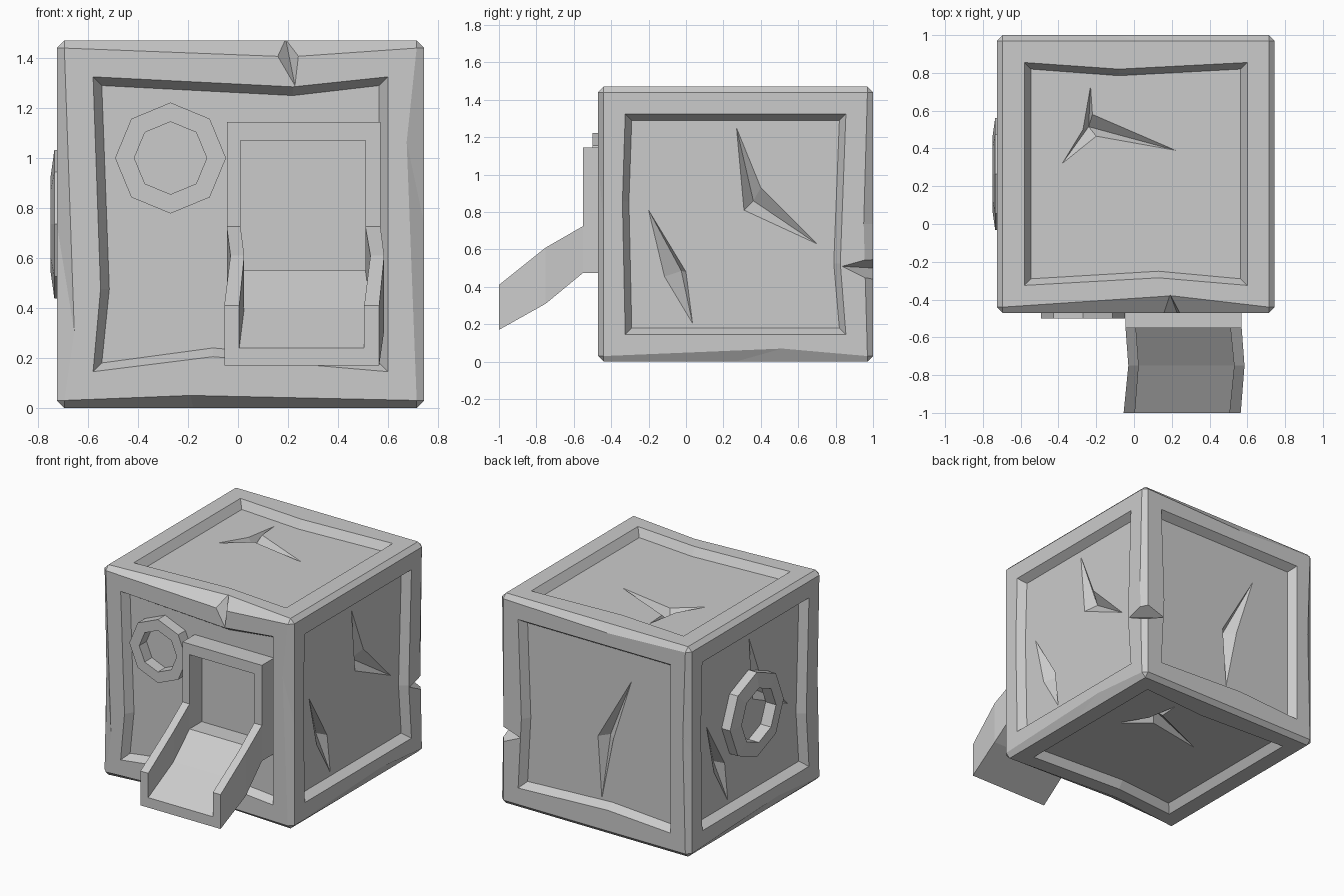
import bpy, bmesh, math
from mathutils import Vector

if "Cube" in bpy.data.objects:
    bpy.data.objects.remove(bpy.data.objects["Cube"])

grey = bpy.data.materials.new("plain_grey")
grey.use_nodes = True
grey.diffuse_color = (0.6, 0.6, 0.6, 1)
grey.node_tree.nodes["Principled BSDF"].inputs["Base Color"].default_value = grey.diffuse_color

CENTRE = Vector((0.01, 0.265, 0.735))
HALF, RIM, PANEL, FLOOR, DEPTH = 0.735, 0.705, 0.59, 0.555, 0.055
X, Y, Z = Vector((1, 0, 0)), Vector((0, 1, 0)), Vector((0, 0, 1))


def finish(name, bm):
    bmesh.ops.recalc_face_normals(bm, faces=bm.faces)
    mesh = bpy.data.meshes.new(name)
    bm.to_mesh(mesh)
    bm.free()
    mesh.materials.append(grey)
    ob = bpy.data.objects.new(name, mesh)
    bpy.context.collection.objects.link(ob)
    return ob


def loop(half, mids, inset=0):
    """Square outline with one dented midpoint (along, distance) per side."""
    out = []
    for i, (along, dist) in enumerate(mids):
        d = dist - inset
        out.append([(-half, -half), (half, -half), (half, half), (-half, half)][i])
        out.append([(along, -d), (d, along), (along, d), (-d, along)][i])
    return out


def key(v):
    return tuple(round(c) for c in v)


# Sides of the block: outward normal, u, v, rim and panel midpoints (bottom, right, top, left)
r, p = (0, RIM), (0, PANEL)
side_rim = [(0.25, 0.665), (0, 0.685), r, r]
side_panel = [p, (-0.21, 0.56), p, (0.12, 0.605)]
cap_rim = [(0.19, 0.645), r, r, r]
cap_panel = [(0.12, 0.55), p, (-0.09, 0.555), p]
SIDES = [
    (-Y, X, Z, [(-0.2, 0.685), (0.33, 0.665), (0.2, 0.67), (-0.43, 0.665)],
     [(-0.11, 0.53), p, (0.21, 0.55), (-0.26, 0.56)]),
    (Y, -X, Z, [r, (0.1, 0.685), (0.1, 0.68), r], [(0.1, 0.56), p, p, (-0.1, 0.565)]),
    (X, Y, Z, side_rim, side_panel),
    (-X, -Y, Z, side_rim, side_panel),
    (Z, X, Y, cap_rim, cap_panel),
    (-Z, -X, Y, cap_rim, cap_panel),
]

# Block: six recessed panels joined by worn bevels
bm = bmesh.new()
corners, edges = {}, {}
for n, u, v, rim_mids, panel_mids in SIDES:
    def ring(points, h):
        return [bm.verts.new(CENTRE + n * h + u * a + v * b) for a, b in points]
    rim = ring(loop(RIM, rim_mids), HALF)
    outer = ring(loop(PANEL, panel_mids), HALF)
    inner = ring(loop(FLOOR, panel_mids, PANEL - FLOOR), HALF - DEPTH)
    for a, b in ((rim, outer), (outer, inner)):
        for i in range(8):
            j = (i + 1) % 8
            bm.faces.new((a[i], a[j], b[j], b[i]))
    bm.faces.new(inner)
    signs = [key(n + u * a + v * b) for a, b in ((-1, -1), (1, -1), (1, 1), (-1, 1))]
    for i, d in enumerate((-v, u, v, -u)):
        corners.setdefault(signs[i], []).append(rim[2 * i])
        ends = sorted([(signs[i], rim[2 * i]), (signs[(i + 1) % 4], rim[(2 * i + 2) % 8])],
                      key=lambda e: e[0])
        edges.setdefault(key(n + d), []).append((ends[0][1], rim[2 * i + 1], ends[1][1]))
for tri in corners.values():
    bm.faces.new(tri)
for a, b in edges.values():
    for i in range(2):
        bm.faces.new((a[i], a[i + 1], b[i + 1], b[i]))
block = finish("block", bm)


def carve(cutter):
    mod = block.modifiers.new("carve", "BOOLEAN")
    mod.operation = "DIFFERENCE"
    mod.solver = "EXACT"
    mod.object = cutter
    bpy.context.view_layer.objects.active = block
    bpy.ops.object.modifier_apply(modifier=mod.name)
    bpy.data.objects.remove(cutter)


def crack(side, outline, apex, depth=0.07):
    """Star shaped gouge sinking to one deep point."""
    n, u, v = SIDES[side][:3]
    h = HALF - DEPTH
    cb = bmesh.new()
    def ring(z):
        return [cb.verts.new(CENTRE + n * z + u * a + v * b) for a, b in outline]
    top, low = ring(h + 0.02), ring(h)
    deep = cb.verts.new(CENTRE + n * (h - depth) + u * apex[0] + v * apex[1])
    cb.faces.new(top)
    for i in range(len(top)):
        j = (i + 1) % len(top)
        cb.faces.new((top[i], top[j], low[j], low[i]))
        cb.faces.new((low[i], low[j], deep))
    carve(finish("crack_cutter", cb))


def notch(points):
    nb = bmesh.new()
    for pt in points:
        nb.verts.new(pt)
    bmesh.ops.convex_hull(nb, input=nb.verts)
    carve(finish("notch_cutter", nb))


# Gouges in the panels
for s in (2, 3):
    crack(s, [(-0.465, 0.075), (-0.38, -0.28), (-0.23, -0.53), (-0.265, -0.255)], (-0.29, -0.25))
    crack(s, [(0.005, 0.515), (0.045, 0.075), (0.435, -0.105), (0.135, 0.195)], (0.095, 0.125))
for s in (4, 5):
    crack(s, [(-0.24, 0.465), (-0.28, 0.235), (-0.39, 0.055), (-0.21, 0.2),
              (0.21, 0.125), (-0.23, 0.315)], (-0.25, 0.25))
crack(1, [(0.25, 0.36), (-0.01, -0.09), (0.02, -0.52), (0.11, -0.08)], (0.04, -0.09))

# Chips in the edges
notch([(0.23, -0.475, 1.28), (0.19, -0.37, 1.48), (0.15, -0.48, 1.41),
       (0.25, -0.48, 1.43), (0.2, -0.55, 1.55), (0.2, -0.42, 1.4)])
notch([(0.75, 0.83, 0.51), (0.57, 1.01, 0.5), (0.69, 0.945, 0.49),
       (0.75, 1.01, 0.56), (0.75, 1.01, 0.42), (0.85, 1.1, 0.5)])


def octagon_ring(name, origin, n, u, v, profile):
    """Eight sided ring from a (radius, height) section."""
    rb = bmesh.new()
    rows = []
    for i in range(8):
        t = math.tau * i / 8
        d = u * math.cos(t) + v * math.sin(t)
        rows.append([rb.verts.new(Vector(origin) + d * q + n * h) for q, h in profile])
    m = len(profile)
    for i in range(8):
        a, b = rows[i], rows[(i + 1) % 8]
        for k in range(m):
            rb.faces.new((a[k], b[k], b[(k + 1) % m], a[(k + 1) % m]))
    return finish(name, rb)


octagon_ring("front_ring", (-0.27, -0.42, 1.0), -Y, X, Z,
             [(0.222, 0), (0.222, 0.08), (0.145, 0.08), (0.145, 0)])
octagon_ring("side_ring", (-0.67, 0.265, 0.735), -X, -Y, Z,
             [(0.297, 0), (0.297, 0.065), (0.19, 0.08), (0.19, 0)])


def box(name, x0, x1, y0, y1, z0, z1):
    bb = bmesh.new()
    bmesh.ops.create_cube(bb, size=1)
    for w in bb.verts:
        w.co = ((x0, x1)[w.co.x > 0], (y0, y1)[w.co.y > 0], (z0, z1)[w.co.z > 0])
    return finish(name, bb)


# Hatch frame around the opening
box("hatch_left_post", 0.51, 0.57, -0.55, -0.41, 0.72, 1.07)
box("hatch_right_post", -0.045, 0.01, -0.55, -0.41, 0.72, 1.07)
box("hatch_lintel", -0.045, 0.57, -0.55, -0.41, 1.07, 1.145)

# Chute: a U section swept forward and down; y, four wall x, then bottom, floor and wall top
STATIONS = [
    (-0.41, -0.045, 0.01, 0.51, 0.57, 0.475, 0.55, 0.725),
    (-0.55, -0.045, 0.01, 0.51, 0.57, 0.475, 0.55, 0.725),
    (-0.75, -0.03, 0.025, 0.53, 0.585, 0.31, 0.4, 0.61),
    (-1.0, -0.055, 0.005, 0.505, 0.565, 0.17, 0.24, 0.41),
]
cb = bmesh.new()
rows = []
for y, a, b, c, d, low, mid, top in STATIONS:
    section = [(a, low), (a, top), (b, top), (b, mid), (c, mid), (c, top), (d, top), (d, low)]
    rows.append([cb.verts.new((x, y, z)) for x, z in section])
for s, t in zip(rows, rows[1:]):
    for i in range(8):
        j = (i + 1) % 8
        cb.faces.new((s[i], s[j], t[j], t[i]))
cb.faces.new(rows[0])
cb.faces.new(rows[-1])
finish("chute", cb)
